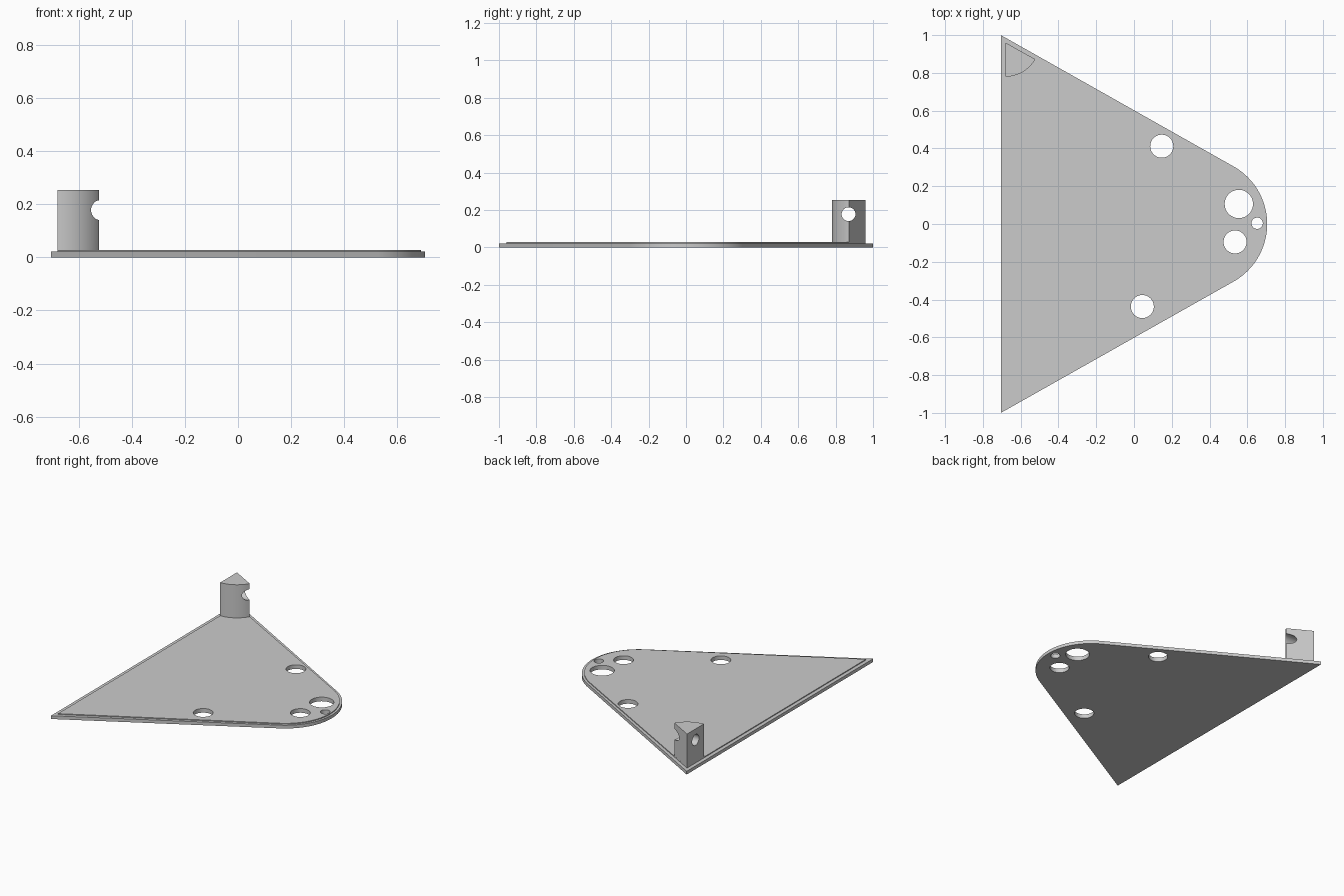
import bpy, bmesh
from math import acos, atan2, cos, hypot, pi, radians, sin

cube = bpy.data.objects.get("Cube")
if cube:
    bpy.data.objects.remove(cube)

grey = bpy.data.materials.new("plain grey")
grey.use_nodes = True
grey.diffuse_color = (0.6, 0.6, 0.6, 1)
grey.node_tree.nodes["Principled BSDF"].inputs["Base Color"].default_value = (0.6, 0.6, 0.6, 1)


def arc(cx, cy, r, start, end, steps):
    return [(cx + r * cos(start + (end - start) * i / steps),
             cy + r * sin(start + (end - start) * i / steps)) for i in range(steps + 1)]


def circle(cx, cy, r):
    return arc(cx, cy, r, 0, 2 * pi, 48)[:-1]


def rounded_triangle(back_x, half_width, nose_x, nose_r):
    """Two sharp back corners joined by tangents to a round nose."""
    dx, dy = back_x - nose_x, half_width
    tangent = atan2(dy, dx) - acos(nose_r / hypot(dx, dy))
    return [(back_x, half_width), (back_x, -half_width)] + arc(nose_x, 0, nose_r, -tangent, tangent, 40)


def extruded(name, loops, z0, z1):
    """Fill closed outlines (inner loops become holes) and extrude from z0 to z1."""
    curve = bpy.data.curves.new(name, "CURVE")
    curve.dimensions = "2D"
    curve.fill_mode = "BOTH"
    curve.extrude = (z1 - z0) / 2
    for loop in loops:
        spline = curve.splines.new("POLY")
        spline.points.add(len(loop) - 1)
        for point, (x, y) in zip(spline.points, loop):
            point.co = (x, y, 0, 1)
        spline.use_cyclic_u = True
    temp = bpy.data.objects.new(name + " outline", curve)
    bpy.context.collection.objects.link(temp)
    bpy.context.view_layer.update()
    mesh = bpy.data.meshes.new_from_object(temp.evaluated_get(bpy.context.evaluated_depsgraph_get()))
    bpy.data.objects.remove(temp)

    bm = bmesh.new()
    bm.from_mesh(mesh)
    bmesh.ops.translate(bm, verts=bm.verts, vec=(0, 0, (z0 + z1) / 2))
    bmesh.ops.remove_doubles(bm, verts=bm.verts, dist=0.00005)
    bmesh.ops.recalc_face_normals(bm, faces=bm.faces)
    bm.to_mesh(mesh)
    bm.free()
    mesh.name = name
    mesh.materials.clear()
    mesh.materials.append(grey)
    obj = bpy.data.objects.new(name, mesh)
    bpy.context.collection.objects.link(obj)
    return obj


def smooth(obj):
    bpy.ops.object.select_all(action="DESELECT")
    obj.select_set(True)
    bpy.context.view_layer.objects.active = obj
    bpy.ops.object.shade_smooth_by_angle(angle=radians(30))


# Stepped plate with five through holes
holes = [circle(0.147, 0.412, 0.061), circle(0.555, 0.106, 0.075), circle(0.652, 0.004, 0.03),
         circle(0.535, -0.095, 0.061), circle(0.044, -0.437, 0.061)]
base = extruded("base_plate", [rounded_triangle(-0.705, 1.0, 0.355, 0.35)] + holes, 0, 0.022)
raised = extruded("raised_plate", [rounded_triangle(-0.68, 0.96, 0.355, 0.335)] + holes, 0.022, 0.028)

# Wedge-shaped corner post
wedge = [(-0.68, 0.96)] + arc(-0.68, 0.96, 0.18, -pi / 2, radians(-29.2), 16)
post = extruded("corner_post", [wedge], 0.022, 0.253)

# Cross hole through the post
bpy.ops.mesh.primitive_cylinder_add(vertices=32, radius=0.037, depth=0.6,
                                    location=(-0.6, 0.869, 0.178), rotation=(0, pi / 2, 0))
cutter = bpy.context.object
cutter.name = "post_hole_cutter"
cutter.data.materials.append(grey)
cutter.hide_render = True
cut = post.modifiers.new("cross hole", "BOOLEAN")
cut.operation = "DIFFERENCE"
cut.solver = "EXACT"
cut.object = cutter
bpy.context.view_layer.objects.active = post
bpy.ops.object.modifier_apply(modifier=cut.name)
bpy.data.objects.remove(cutter)

for part in (base, raised, post):
    smooth(part)
